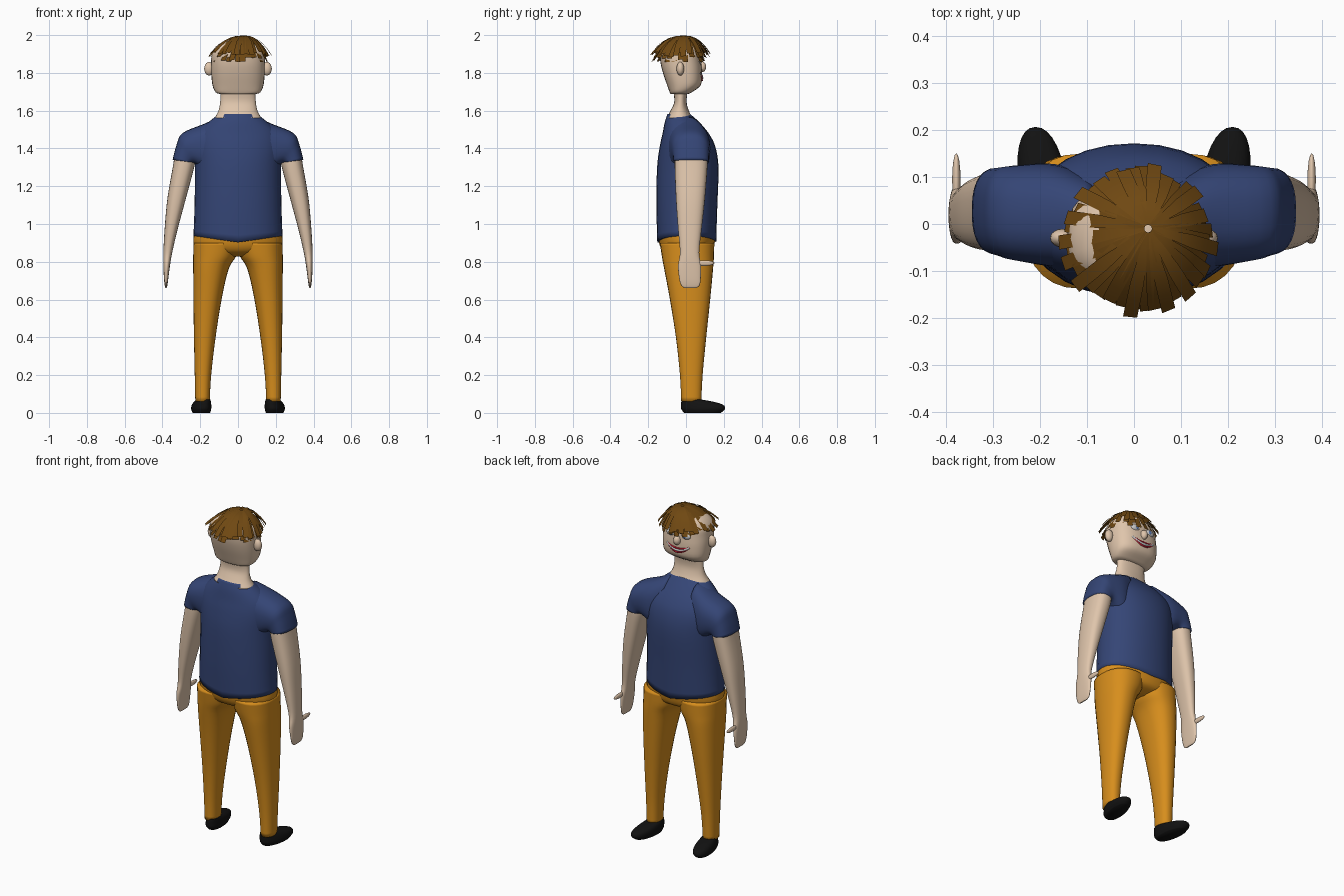
import bpy, bmesh, math, random
from mathutils import Vector

if "Cube" in bpy.data.objects:
    bpy.data.objects.remove(bpy.data.objects["Cube"])

random.seed(4)


def material(name, rgb):
    m = bpy.data.materials.new(name)
    m.diffuse_color = (*rgb, 1)
    m.use_nodes = True
    m.node_tree.nodes["Principled BSDF"].inputs["Base Color"].default_value = m.diffuse_color
    return m


SKIN = material("skin", (0.74, 0.56, 0.41))
NAVY = material("navy", (0.035, 0.06, 0.18))
ORANGE = material("orange", (0.68, 0.27, 0.012))
BLACK = material("black", (0.006, 0.006, 0.006))
BROWN = material("brown", (0.16, 0.065, 0.006))
RED = material("red", (0.6, 0.01, 0.03))
WHITE = material("white", (0.8, 0.8, 0.8))
BLUE = material("blue", (0.1, 0.2, 0.5))


def finish(name, bm, mat, mirror=False, smooth=True):
    me = bpy.data.meshes.new(name)
    bm.to_mesh(me)
    bm.free()
    ob = bpy.data.objects.new(name, me)
    bpy.context.collection.objects.link(ob)
    me.materials.append(mat)
    if smooth:
        for p in me.polygons:
            p.use_smooth = True
    if mirror:
        ob.modifiers.new("mirror", 'MIRROR').use_clip = False
    return ob


def catmull(a, b, c, d, t):
    return [0.5 * (2*q + (r-p)*t + (2*p-5*q+4*r-s)*t*t + (3*q-p-3*r+s)*t**3)
            for p, q, r, s in zip(a, b, c, d)]


def loft(name, secs, mat, n=2.0, mirror=False, sides=28, steps=4, warp=None):
    """Section = outer x, outer z, inner x, inner z, min y, max y."""
    full = []
    for i in range(len(secs) - 1):
        a, d = secs[max(i-1, 0)], secs[min(i+2, len(secs)-1)]
        full += [catmull(a, secs[i], secs[i+1], d, k/steps) for k in range(steps)]
    full.append(secs[-1])
    bm = bmesh.new()
    rings = []
    for xo, zo, xi, zi, y0, y1 in full:
        ring = []
        for k in range(sides):
            t = math.tau * k / sides
            c, s = math.cos(t), math.sin(t)
            c = math.copysign(abs(c) ** (2/n), c)
            s = math.copysign(abs(s) ** (2/n), s)
            co = Vector(((xo+xi)/2 + (xo-xi)/2*c, (y0+y1)/2 + (y1-y0)/2*s,
                         (zo+zi)/2 + (zo-zi)/2*c))
            ring.append(bm.verts.new(warp(co) if warp else co))
        rings.append(ring)
    for a, b in zip(rings, rings[1:]):
        for k in range(sides):
            j = (k+1) % sides
            bm.faces.new((a[k], a[j], b[j], b[k]))
    bm.faces.new(rings[0])
    bm.faces.new(rings[-1])
    bmesh.ops.recalc_face_normals(bm, faces=bm.faces)
    return finish(name, bm, mat, mirror)


def level(rows):
    """Centred horizontal sections: z, half width, min y, max y."""
    return [(w, z, -w, z, a, b) for z, w, a, b in rows]


def side(rows):
    """Off-centre horizontal sections: z, outer x, inner x, min y, max y."""
    return [(o, z, i, z, a, b) for z, o, i, a, b in rows]


def ball(name, loc, rad, mat, mirror=False):
    bm = bmesh.new()
    bmesh.ops.create_uvsphere(bm, u_segments=16, v_segments=10, radius=1)
    for v in bm.verts:
        v.co = Vector([v.co[i]*rad[i] + loc[i] for i in range(3)])
    return finish(name, bm, mat, mirror)


# Shirt body with a hem that dips in the middle
def hem(co):
    if co.z < 1.0:
        co.z += (abs(co.x)/0.235 - 0.5) * 0.035 * (1.0-co.z)/0.08
    return co


loft("shirt", level([(0.92, 0.236, -0.152, 0.16), (1.1, 0.23, -0.157, 0.166),
                     (1.3, 0.228, -0.153, 0.172), (1.41, 0.235, -0.139, 0.155),
                     (1.48, 0.215, -0.124, 0.12), (1.54, 0.155, -0.112, 0.07),
                     (1.582, 0.10, -0.098, 0.022)]), NAVY, 2.1, warp=hem)

# Sleeves and arms
loft("sleeve", [(0.09, 1.57, 0.09, 1.22, -0.10, 0.10), (0.18, 1.53, 0.16, 1.26, -0.092, 0.128),
                (0.293, 1.482, 0.205, 1.30, -0.078, 0.125), (0.325, 1.42, 0.222, 1.315, -0.07, 0.122),
                (0.346, 1.34, 0.232, 1.325, -0.065, 0.12)], NAVY, 2.5, True)
loft("arm", [(0.335, 1.38, 0.225, 1.36, -0.058, 0.112), (0.342, 1.32, 0.232, 1.30, -0.06, 0.114),
             (0.373, 1.14, 0.28, 1.12, -0.053, 0.10), (0.388, 0.98, 0.32, 0.97, -0.042, 0.083),
             (0.395, 0.85, 0.348, 0.85, -0.032, 0.07), (0.395, 0.78, 0.36, 0.78, -0.042, 0.08),
             (0.392, 0.71, 0.369, 0.71, -0.036, 0.078), (0.388, 0.675, 0.374, 0.675, -0.025, 0.072),
             (0.384, 0.662, 0.378, 0.662, -0.01, 0.055)], SKIN, 2.5, True)
ball("thumb", (0.379, 0.095, 0.793), (0.009, 0.056, 0.015), SKIN, True)

# Trousers
loft("hips", level([(0.95, 0.233, -0.147, 0.156), (0.89, 0.234, -0.14, 0.15),
                    (0.85, 0.19, -0.115, 0.13), (0.828, 0.1, -0.06, 0.07)]), ORANGE, 2.1)
loft("leg", side([(0.9, 0.236, -0.01, -0.138, 0.15), (0.83, 0.237, 0.01, -0.128, 0.148),
                  (0.76, 0.237, 0.05, -0.115, 0.143), (0.6, 0.236, 0.087, -0.085, 0.128),
                  (0.39, 0.233, 0.12, -0.052, 0.106), (0.2, 0.229, 0.142, -0.032, 0.088),
                  (0.06, 0.226, 0.15, -0.025, 0.081)]), ORANGE, 2.3, True)


# Shoes, toes turned slightly out
def toe_out(co):
    co.x += 0.13 * (co.y - 0.07)
    return co


loft("shoe", side([(0.0, 0.235, 0.148, -0.01, 0.185), (0.02, 0.243, 0.142, -0.025, 0.206),
                   (0.042, 0.24, 0.142, -0.026, 0.198), (0.058, 0.233, 0.146, -0.025, 0.15),
                   (0.07, 0.226, 0.152, -0.022, 0.085)]), BLACK, 2.2, True, warp=toe_out)

# Neck and head
loft("neck", level([(1.56, 0.125, -0.105, 0.035), (1.60, 0.103, -0.082, 0.015),
                    (1.65, 0.094, -0.062, 0.003), (1.72, 0.092, -0.07, 0.012)]), SKIN, 2.2)
loft("head", level([(1.688, 0.09, -0.08, 0.012), (1.697, 0.118, -0.086, 0.03),
                    (1.735, 0.135, -0.1, 0.078), (1.8, 0.142, -0.122, 0.085),
                    (1.86, 0.142, -0.136, 0.08), (1.91, 0.137, -0.136, 0.074),
                    (1.95, 0.105, -0.11, 0.058), (1.975, 0.05, -0.06, 0.02)]), SKIN, 2.5)
ball("ear", (0.153, -0.03, 1.822), (0.026, 0.02, 0.036), SKIN, True)

# Face
ball("nose", (0, 0.085, 1.832), (0.021, 0.022, 0.028), SKIN)
ball("eye", (0.05, 0.071, 1.865), (0.03, 0.014, 0.02), WHITE, True)
ball("iris", (0.047, 0.081, 1.865), (0.01, 0.006, 0.011), BLUE, True)


def smile(name, drop, radius, mat):
    cu = bpy.data.curves.new(name, 'CURVE')
    cu.dimensions = '3D'
    cu.bevel_depth = radius
    cu.bevel_resolution = 2
    sp = cu.splines.new('POLY')
    sp.points.add(12)
    for i, p in enumerate(sp.points):
        u = i/6 - 1
        p.co = (0.075*u, 0.085 - 0.013*u*u, 1.802 - drop*(1-u*u), 1)
    ob = bpy.data.objects.new(name, cu)
    bpy.context.collection.objects.link(ob)
    cu.materials.append(mat)


smile("upper_lip", 0.018, 0.005, RED)
smile("teeth", 0.029, 0.007, WHITE)
smile("lower_lip", 0.041, 0.005, RED)

# Hair: flat locks fanning out and down from the crown in two layers
bm = bmesh.new()
for layer, count in ((0, 38), (1, 34)):
    for i in range(count):
        a = math.tau * (i + random.uniform(-0.3, 0.3)) / count
        d = Vector((math.cos(a), math.sin(a), 0))
        root = Vector((0.03, -0.01, 0)) + d * 0.008
        reach = random.uniform(0.9, 1.04) - 0.1*layer
        tip = Vector((0.01 + 0.165*d.x*reach, -0.033 + 0.16*d.y*reach, 0))
        across = Vector((-d.y, d.x, random.uniform(-0.15, 0.15)))
        drop = random.uniform(0.085, 0.115) + 0.02*layer
        rows = []
        for k in range(6):
            t = k / 5
            c = root.lerp(tip, t)
            c.z = 1.997 - 0.006*layer - drop * t**2.2
            w = 0.004 + 0.011 * min(1, t*1.6)
            rows.append([bm.verts.new(c - across*w), bm.verts.new(c + across*w)])
        for p, q in zip(rows, rows[1:]):
            bm.faces.new((p[0], q[0], q[1], p[1]))
finish("hair", bm, BROWN)
